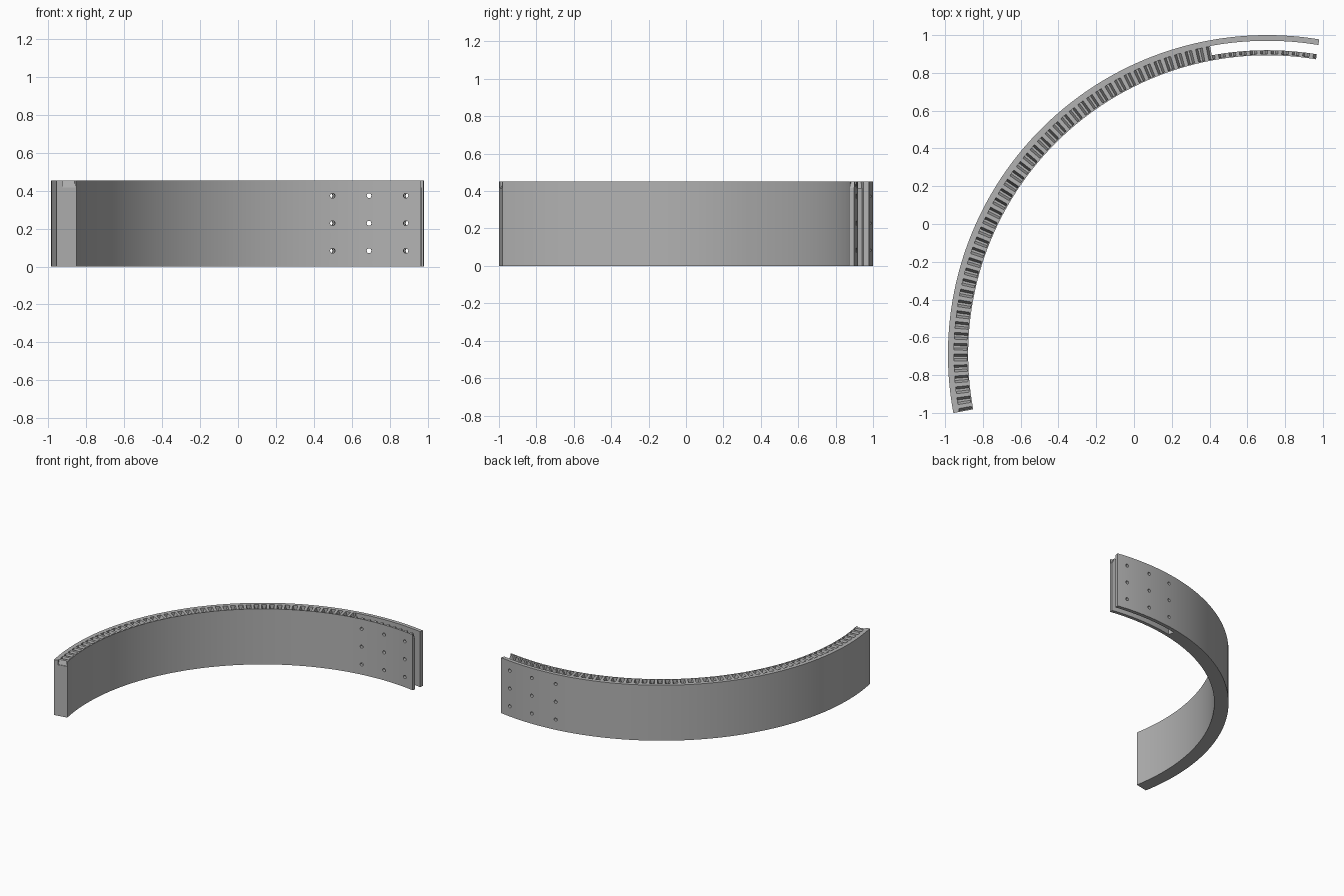
import bpy, bmesh
from math import radians, cos, sin
from mathutils import Matrix, Vector

if "Cube" in bpy.data.objects:
    bpy.data.objects.remove(bpy.data.objects["Cube"], do_unlink=True)

CX, CY = 0.705, -0.69            # centre of the arc
R_IN, R_OUT, HEIGHT = 1.583, 1.69, 0.452
START, END = 80.6, 190.6         # arc ends in degrees
SLOT_END = 100.5
PITCH, DEPTH = 2.0, 0.036

grey = bpy.data.materials.new("plain_grey")
grey.use_nodes = True
colour = (0.45, 0.45, 0.45, 1)
grey.diffuse_color = colour
grey.node_tree.nodes["Principled BSDF"].inputs["Base Color"].default_value = colour


def polar(r, deg, z):
    a = radians(deg)
    return Vector((CX + r * cos(a), CY + r * sin(a), z))


def make_object(name, bm):
    bmesh.ops.recalc_face_normals(bm, faces=bm.faces)
    mesh = bpy.data.meshes.new(name)
    bm.to_mesh(mesh)
    bm.free()
    mesh.materials.append(grey)
    obj = bpy.data.objects.new(name, mesh)
    bpy.context.collection.objects.link(obj)
    return obj


def add_sector(bm, r0, r1, a0, a1, z0, z1, steps):
    """Curved bar with a rectangular cross-section."""
    rings = []
    for i in range(steps + 1):
        a = a0 + (a1 - a0) * i / steps
        rings.append([bm.verts.new(polar(r, a, z))
                      for r, z in ((r0, z0), (r1, z0), (r1, z1), (r0, z1))])
    for p, q in zip(rings, rings[1:]):
        for k in range(4):
            n = (k + 1) % 4
            bm.faces.new((p[k], p[n], q[n], q[k]))
    bm.faces.new(rings[0])
    bm.faces.new(rings[-1])


def add_groove(bm, r0, r1, deg):
    """Groove cutter with sloping sides, narrow at the floor."""
    rings = []
    top = HEIGHT + 0.01
    for r in (r0, r1):
        rings.append([bm.verts.new(polar(r, deg + d, z)) for d, z in
                      ((-0.2, HEIGHT - DEPTH), (0.2, HEIGHT - DEPTH),
                       (0.75, top), (-0.75, top))])
    p, q = rings
    for k in range(4):
        n = (k + 1) % 4
        bm.faces.new((p[k], p[n], q[n], q[k]))
    bm.faces.new(p)
    bm.faces.new(q)


# Main curved bar
bm = bmesh.new()
add_sector(bm, R_IN, R_OUT, START, END, 0, HEIGHT, 110)
bar = make_object("curved_toothed_bar", bm)

# Slot that splits one end into two walls
bm = bmesh.new()
add_sector(bm, 1.61, 1.66, START - 1, SLOT_END, -0.1, HEIGHT + 0.1, 21)
slot = make_object("slot_cutter", bm)

# Row of grooves that leaves the teeth
bm = bmesh.new()
for i in range(round((END - START) / PITCH) + 1):
    deg = START + i * PITCH
    add_groove(bm, 1.59, 1.63 if deg < SLOT_END - 1 else 1.658, deg)
grooves = make_object("groove_cutter", bm)

# Three by three radial bolt holes through both walls
bm = bmesh.new()
for deg in (83.5, 90.5, 97.5):
    for z in (0.083, 0.228, 0.373):
        turn = Matrix.Rotation(radians(deg), 4, 'Z') @ Matrix.Rotation(radians(90), 4, 'Y')
        bmesh.ops.create_cone(bm, cap_ends=True, segments=20, radius1=0.013,
                              radius2=0.013, depth=0.3,
                              matrix=Matrix.Translation(polar(1.635, deg, z)) @ turn)
holes = make_object("hole_cutter", bm)

bpy.context.view_layer.objects.active = bar
bar.select_set(True)
for cutter in (slot, grooves, holes):
    mod = bar.modifiers.new(cutter.name, 'BOOLEAN')
    mod.operation = 'DIFFERENCE'
    mod.solver = 'EXACT'
    mod.object = cutter
    bpy.ops.object.modifier_apply(modifier=mod.name)
    bpy.data.objects.remove(cutter, do_unlink=True)

bpy.ops.object.shade_smooth_by_angle(angle=radians(25))
